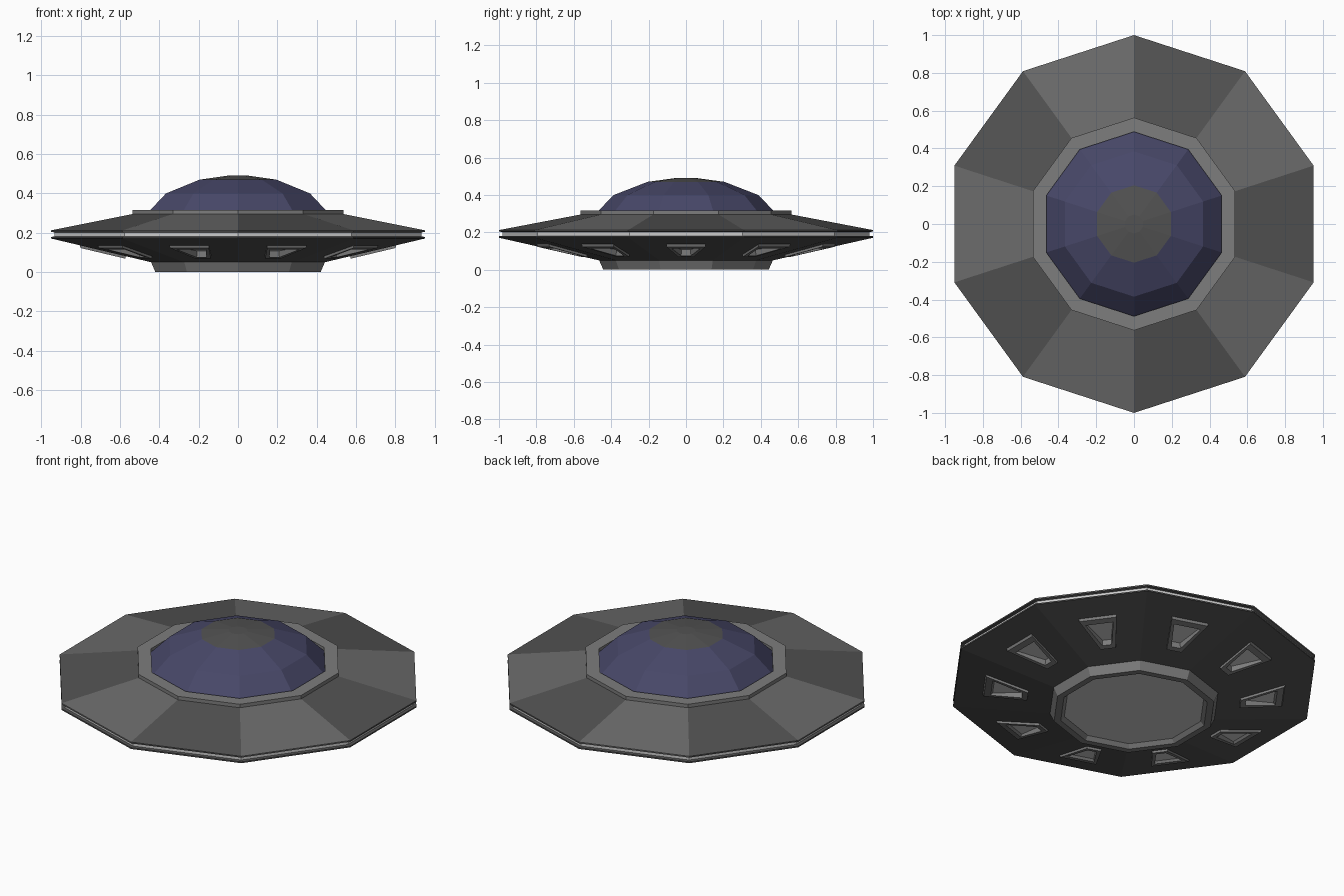
import bpy, bmesh, math
from mathutils import Vector

if "Cube" in bpy.data.objects:
    bpy.data.objects.remove(bpy.data.objects["Cube"])

SIDES = 10
STEP = 2 * math.pi / SIDES
APO = math.cos(STEP / 2)  # apothem / corner radius


def material(name, r, g=None, b=None):
    mat = bpy.data.materials.new(name)
    mat.diffuse_color = (r, r if g is None else g, r if b is None else b, 1)
    mat.use_nodes = True
    mat.node_tree.nodes["Principled BSDF"].inputs["Base Color"].default_value = mat.diffuse_color
    return mat


PANEL_LIGHT = material("panel_light", 0.145)
PANEL_DARK = material("panel_dark", 0.085)
UNDERSIDE = material("underside", 0.085)
TRIM = material("trim", 0.205)
LAMP = material("lamp", 0.62)
GLASS = material("glass", 0.064, 0.064, 0.14)


def finish(bm, name, mats):
    bmesh.ops.remove_doubles(bm, verts=bm.verts[:], dist=1e-5)
    bmesh.ops.recalc_face_normals(bm, faces=bm.faces[:])
    mesh = bpy.data.meshes.new(name)
    bm.to_mesh(mesh)
    bm.free()
    for mat in mats:
        mesh.materials.append(mat)
    obj = bpy.data.objects.new(name, mesh)
    bpy.context.collection.objects.link(obj)
    return obj


def lathe(name, profile, *mats):
    """Ten-sided turning of (radius, z) points; materials alternate round the sides."""
    bm = bmesh.new()
    rings = []
    for r, z in profile:
        if r == 0:
            rings.append([bm.verts.new((0, 0, z))] * SIDES)
        else:
            rings.append([bm.verts.new((r * math.cos(math.pi / 2 + i * STEP),
                                        r * math.sin(math.pi / 2 + i * STEP), z))
                          for i in range(SIDES)])
    for a, b in zip(rings, rings[1:]):
        for i in range(SIDES):
            j = (i + 1) % SIDES
            face = bm.faces.new(list(dict.fromkeys((a[i], a[j], b[j], b[i]))))
            face.material_index = i % len(mats)
    return finish(bm, name, mats)


# Upper hull with its thin rim lip, panels in alternating greys
lathe("upper_hull", [(0.98, 0.202), (1.0, 0.204), (1.0, 0.212), (0.56, 0.296), (0.45, 0.296)],
      PANEL_LIGHT, PANEL_DARK)
# Bright band set into the rim
lathe("rim_band", [(0.975, 0.178), (0.981, 0.181), (0.981, 0.203), (0.975, 0.206)], LAMP)
# Collar around the dome
lathe("dome_collar", [(0.563, 0.292), (0.563, 0.316), (0.488, 0.316), (0.488, 0.296)], TRIM)
# Dome and its cap
lathe("dome", [(0.488, 0.296), (0.385, 0.40), (0.205, 0.47)], GLASS)
lathe("dome_cap", [(0.205, 0.47), (0.05, 0.491), (0, 0.491)], PANEL_DARK)
# Base ring and its recessed floor
lathe("base_ring", [(0.465, 0.052), (0.442, 0.0), (0.405, 0.0), (0.385, 0.022)], TRIM)
lathe("base_floor", [(0.385, 0.022), (0, 0.022)], LAMP)
# Lower rim lip
lathe("lower_rim", [(1.0, 0.171), (1.0, 0.179), (0.975, 0.181)], UNDERSIDE)

# Lower hull: each panel carries a raised trapezoid window frame with a recess
R_IN, Z_IN, R_OUT, Z_OUT = 0.455, 0.048, 1.0, 0.171
A_IN, A_OUT = R_IN * APO, R_OUT * APO
SLOPE = (Z_OUT - Z_IN) / (A_OUT - A_IN)


def trapezoid(a0, w0, a1, w1, d0, d1):
    """Loop of (outward, sideways, z); d is how far it hangs below the panel."""
    def z(a):
        return Z_IN + (a - A_IN) * SLOPE
    return [(a0, -w0, z(a0) - d0), (a0, w0, z(a0) - d0),
            (a1, w1, z(a1) - d1), (a1, -w1, z(a1) - d1)]


half = math.sin(STEP / 2)
loops = [
    trapezoid(A_IN, R_IN * half, A_OUT, R_OUT * half, 0, 0),   # panel edge
    trapezoid(0.57, 0.042, 0.805, 0.105, 0, 0),                # frame foot
    trapezoid(0.572, 0.041, 0.80, 0.104, 0.013, 0.013),        # frame face
    trapezoid(0.60, 0.026, 0.765, 0.077, 0.013, 0.013),        # opening
    trapezoid(0.60, 0.024, 0.755, 0.072, -0.02, -0.001),       # recess floor
]
bm = bmesh.new()
for k in range(SIDES):
    ang = k * STEP
    out = Vector((math.cos(ang), math.sin(ang), 0))
    side = Vector((-math.sin(ang), math.cos(ang), 0))
    rings = [[bm.verts.new(out * a + side * t + Vector((0, 0, z))) for a, t, z in loop]
             for loop in loops]
    for n, (p, q) in enumerate(zip(rings, rings[1:])):
        for i in range(4):
            j = (i + 1) % 4
            face = bm.faces.new((p[i], p[j], q[j], q[i]))
            face.material_index = 0 if n == 0 else 1
    bm.faces.new(rings[-1]).material_index = 2
finish(bm, "lower_hull_windows", [UNDERSIDE, TRIM, LAMP])
